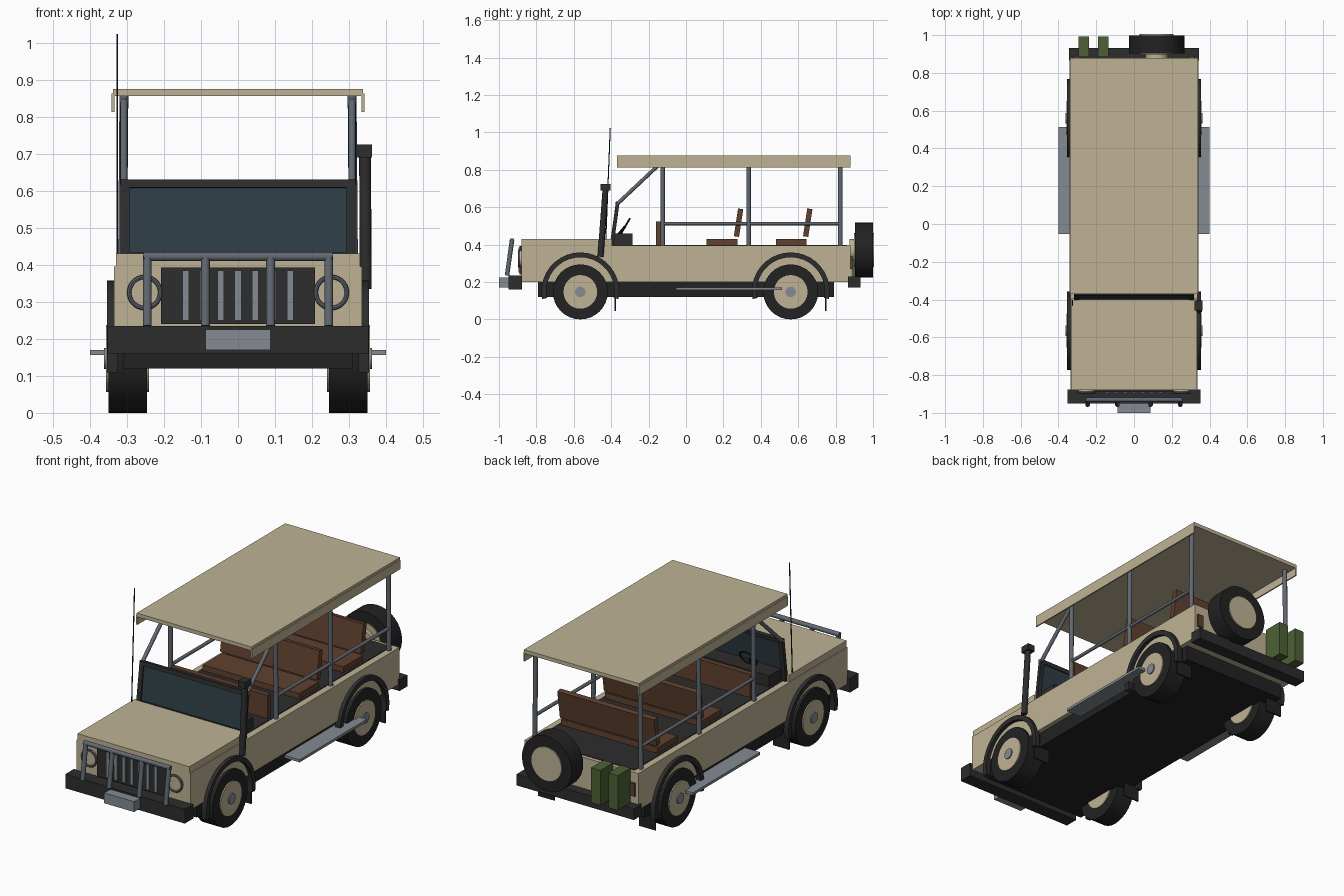
import bpy, bmesh, math
from mathutils import Vector, Matrix

old = bpy.data.objects.get("Cube")
if old:
    bpy.data.objects.remove(old, do_unlink=True)


def material(name, r, g, b):
    m = bpy.data.materials.new(name)
    m.use_nodes = True
    m.diffuse_color = (r, g, b, 1)
    m.node_tree.nodes["Principled BSDF"].inputs["Base Color"].default_value = (r, g, b, 1)
    return m


TAN = material("sand paint", 0.52, 0.45, 0.30)
DARK = material("dark trim", 0.026, 0.026, 0.027)
RUBBER = material("tyre rubber", 0.016, 0.016, 0.017)
GREY = material("bare metal", 0.23, 0.26, 0.29)
STEEL = material("tube steel", 0.12, 0.14, 0.165)
GLASS = material("tinted glass", 0.027, 0.046, 0.058)
BROWN = material("brown leather", 0.115, 0.052, 0.028)
GREEN = material("can green", 0.075, 0.12, 0.035)


def finish(name, bm, mat, smooth=False):
    bmesh.ops.recalc_face_normals(bm, faces=bm.faces)
    me = bpy.data.meshes.new(name)
    bm.to_mesh(me)
    bm.free()
    me.materials.append(mat)
    if smooth:
        me.shade_smooth()
        me.set_sharp_from_angle(angle=math.radians(35))
    ob = bpy.data.objects.new(name, me)
    bpy.context.collection.objects.link(ob)
    return ob


def box(name, mat, x, y, z, tilt=0):
    """Box from (min, max) pairs, optionally tilted about x around its centre."""
    bm = bmesh.new()
    bmesh.ops.create_cube(bm, size=1)
    size = Vector((x[1] - x[0], y[1] - y[0], z[1] - z[0]))
    mid = Vector((sum(x) / 2, sum(y) / 2, sum(z) / 2))
    bm.transform(Matrix.Translation(mid) @ Matrix.Rotation(tilt, 4, "X") @ Matrix.Diagonal(size.to_4d()))
    return finish(name, bm, mat)


def tube(name, mat, a, b, r, sides=12):
    """Capped cylinder between two points."""
    a, b = Vector(a), Vector(b)
    bm = bmesh.new()
    bmesh.ops.create_cone(bm, cap_ends=True, segments=sides, radius1=r, radius2=r, depth=(b - a).length)
    turn = (b - a).to_track_quat("Z", "Y").to_matrix().to_4x4()
    bm.transform(Matrix.Translation((a + b) / 2) @ turn)
    return finish(name, bm, mat, True)


def ring(name, mat, centre, axis, R, r, seg=28):
    """Torus made by spinning a small circle."""
    bm = bmesh.new()
    bmesh.ops.create_circle(bm, segments=8, radius=r,
                            matrix=Matrix.Translation((R, 0, 0)) @ Matrix.Rotation(math.pi / 2, 4, "X"))
    bmesh.ops.spin(bm, geom=bm.edges[:], cent=(0, 0, 0), axis=(0, 0, 1), angle=math.tau,
                   steps=seg, use_merge=True)
    bmesh.ops.remove_doubles(bm, verts=bm.verts, dist=0.0001)
    turn = Vector(axis).to_track_quat("Z", "Y").to_matrix().to_4x4()
    bm.transform(Matrix.Translation(centre) @ turn)
    return finish(name, bm, mat, True)


def arch(name, x0, x1, cy, cz, r0, r1, drop):
    """Curved fender band over a wheel, with its ends below the axle."""
    bm = bmesh.new()
    prof = [bm.verts.new((x, cy + r * math.cos(drop), cz - r * math.sin(drop)))
            for x, r in ((x0, r0), (x1, r0), (x1, r1), (x0, r1))]
    face = bm.faces.new(prof)
    out = bmesh.ops.spin(bm, geom=[face] + face.edges[:] + prof, cent=(0, cy, cz), axis=(1, 0, 0),
                         angle=math.pi + 2 * drop, steps=20)
    return finish(name, bm, DARK, True)


SIDES = (("left", 1), ("right", -1))


def span(s, a, b):
    return tuple(sorted((s * a, s * b)))


# Body, hood and chassis
box("chassis", RUBBER, (-0.31, 0.31), (-0.79, 0.79), (0.12, 0.205))
box("body_tub", TAN, (-0.335, 0.335), (-0.88, 0.88), (0.2, 0.395))
box("hood", TAN, (-0.33, 0.33), (-0.88, -0.395), (0.395, 0.43))
box("cabin_floor", DARK, (-0.3, 0.3), (-0.39, 0.86), (0.39, 0.399))

# Bumpers and winch
box("front_bumper", DARK, (-0.352, 0.352), (-0.95, -0.877), (0.16, 0.235))
box("rear_bumper", DARK, (-0.345, 0.345), (0.866, 0.932), (0.17, 0.23))
box("winch", GREY, (-0.088, 0.088), (-1.0, -0.94), (0.17, 0.225))

# Grille with vertical slats
box("grille", DARK, (-0.208, 0.208), (-0.89, -0.87), (0.24, 0.393))
for i in range(-3, 4):
    x = i * 0.047
    box("grille_slat", GREY, (x - 0.009, x + 0.009), (-0.896, -0.88), (0.25, 0.385))

# Bull bar
for x in (-0.245, -0.088, 0.088, 0.245):
    tube("bull_bar_post", STEEL, (x, -0.957, 0.235), (x, -0.93, 0.425), 0.012)
tube("bull_bar_top", STEEL, (-0.255, -0.93, 0.422), (0.255, -0.93, 0.422), 0.012)


def wheel(name, centre, axis, width):
    """Tyre, hub disc on both faces and centre cap; axis points outward."""
    c, a = Vector(centre), Vector(axis)
    h = a * width / 2
    tube(name + "_tyre", RUBBER, c - h, c + h, 0.147, 32)
    tube(name + "_hub", TAN, c - h * 1.12, c + h * 1.12, 0.09, 28)


# Parts mirrored on each side
for side, s in SIDES:
    for end, y in (("front", -0.565), ("rear", 0.56)):
        name = f"{end}_{side}_wheel"
        wheel(name, (s * 0.298, y, 0.147), (s, 0, 0), 0.104)
        tube(name + "_cap", GREY, (s * 0.34, y, 0.147), (s * 0.362, y, 0.147), 0.028, 20)
        lo, hi = span(s, 0.325, 0.354)
        arch(f"{end}_{side}_fender", lo, hi, y, 0.15, 0.182, 0.208, 0.2)
        box(f"{end}_{side}_mud_flap", RUBBER, span(s, 0.25, 0.345), (y + 0.183, y + 0.191), (0.045, 0.2))
    box(side + "_running_board", GREY, span(s, 0.3, 0.4), (-0.053, 0.513), (0.156, 0.17))

    # Headlight and tail light
    tube(side + "_headlight", TAN, (s * 0.252, -0.87, 0.325), (s * 0.252, -0.893, 0.325), 0.042, 28)
    ring(side + "_headlight_ring", STEEL, (s * 0.252, -0.893, 0.325), (0, 1, 0), 0.042, 0.006)
    box(side + "_tail_light", BROWN, span(s, 0.285, 0.32), (0.87, 0.889), (0.27, 0.34))

    # Roof posts, rails and braces
    for y in (-0.125, 0.335, 0.825):
        tube(side + "_roof_post", STEEL, (s * 0.312, y, 0.39), (s * 0.308, y, 0.86), 0.012)
    tube(side + "_side_rail", STEEL, (s * 0.311, -0.125, 0.512), (s * 0.311, 0.825, 0.512), 0.009)
    tube(side + "_roof_brace", STEEL, (s * 0.308, -0.37, 0.615), (s * 0.308, -0.115, 0.855), 0.01)
    box(side + "_roof_valance", TAN, span(s, 0.334, 0.341), (-0.37, 0.88), (0.813, 0.862))

# Roof
box("roof", TAN, (-0.338, 0.338), (-0.37, 0.88), (0.855, 0.875))

# Windshield, leaning back
LEAN = -0.14
frame_y, frame_z = (-0.391, -0.371), (0.395, 0.628)
for side, s in SIDES:
    box(side + "_windshield_frame", DARK, span(s, 0.293, 0.317), frame_y, frame_z, LEAN)
box("windshield_glass", GLASS, (-0.3, 0.3), (-0.384, -0.378), (0.4, 0.62), LEAN)
box("windshield_top", DARK, (-0.317, 0.317), (-0.377, -0.357), (0.607, 0.629), LEAN)
box("windshield_base", DARK, (-0.317, 0.317), (-0.405, -0.385), (0.395, 0.432), LEAN)

# Dashboard and steering wheel
box("dashboard", DARK, (-0.29, 0.29), (-0.39, -0.285), (0.395, 0.458))
ring("steering_wheel", RUBBER, (-0.14, -0.325, 0.497), (0, -0.86, 0.5), 0.047, 0.005)
tube("steering_column", RUBBER, (-0.14, -0.365, 0.45), (-0.14, -0.325, 0.497), 0.007, 8)

# Seats
box("front_seat_back", BROWN, (-0.285, 0.285), (-0.16, -0.132), (0.395, 0.523))
for row, y in (("middle", 0.11), ("rear", 0.48)):
    box(row + "_seat", BROWN, (-0.285, 0.285), (y, y + 0.165), (0.395, 0.43))
    box(row + "_seat_back", BROWN, (-0.285, 0.285), (y + 0.157, y + 0.185), (0.442, 0.592), -0.15)

# Spare wheel on the tail
wheel("spare", (0.12, 0.951, 0.371), (0, 1, 0), 0.096)
tube("spare_mount", TAN, (0.12, 0.875, 0.371), (0.12, 0.905, 0.371), 0.06, 20)

# Jerry cans
for x in (-0.265, -0.162):
    box("jerry_can", GREEN, (x - 0.028, x + 0.028), (0.885, 0.992), (0.23, 0.415))

# Snorkel and antenna
tube("snorkel_pipe", DARK, (0.345, -0.457, 0.335), (0.343, -0.43, 0.7), 0.016)
box("snorkel_head", DARK, (0.32, 0.362), (-0.458, -0.405), (0.69, 0.724))
tube("antenna", RUBBER, (-0.326, -0.43, 0.395), (-0.326, -0.405, 1.023), 0.0028, 6)
